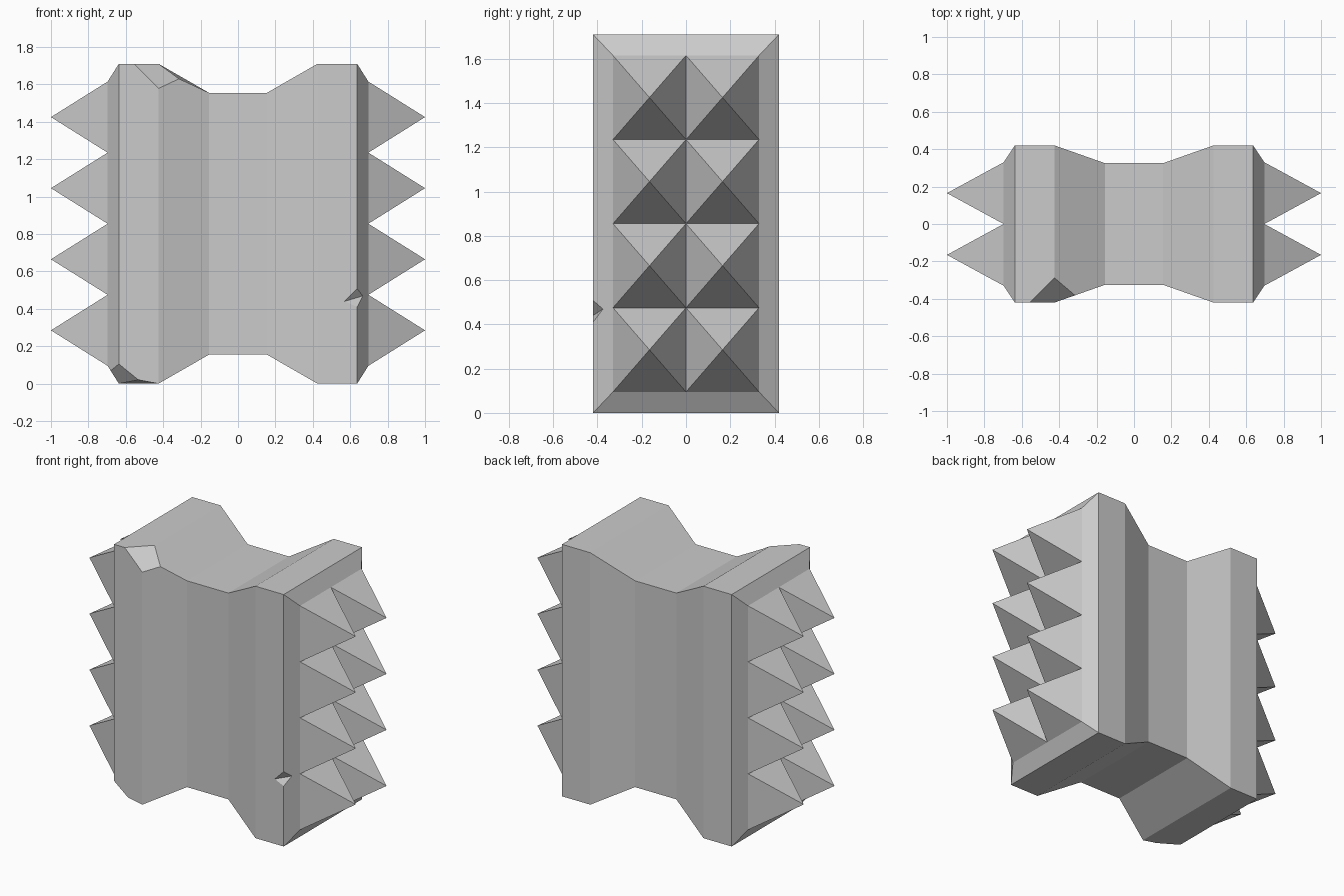
import bpy, bmesh
from mathutils import Vector

if "Cube" in bpy.data.objects:
    bpy.data.objects.remove(bpy.data.objects["Cube"])

# Body: rectangular sections lofted along x as (x, half depth, z margin)
H = 1.71
half = [(0.155, 0.325, 0.155), (0.425, 0.42, 0.0), (0.637, 0.42, 0.0), (0.697, 0.33, 0.095)]
sections = [(-x, d, m) for x, d, m in reversed(half)] + half

bm = bmesh.new()
rings = [[bm.verts.new((x, sy * d, m if low else H - m))
          for sy, low in ((-1, True), (1, True), (1, False), (-1, False))]
         for x, d, m in sections]
for a, b in zip(rings, rings[1:]):
    for i in range(4):
        j = (i + 1) % 4
        bm.faces.new((a[i], a[j], b[j], b[i]))
bm.faces.new(rings[0])
bm.faces.new(rings[-1])
bmesh.ops.recalc_face_normals(bm, faces=bm.faces[:])


def nearest(p):
    return min(bm.verts, key=lambda v: (v.co - Vector(p)).length)


def chip(corner, size, dent_at, dent_z):
    """Chip a corner off, and dent one of the new corners."""
    bmesh.ops.bevel(bm, geom=[nearest(corner)], offset=size, offset_type='OFFSET',
                    segments=1, profile=0.5, affect='VERTICES')
    nearest(dent_at).co.z = dent_z


# Chipped corners
chip((-0.425, -0.42, H), 0.132, (-0.318, -0.383, 1.65), 1.63)
chip((-0.637, -0.42, 0), 0.105, (-0.535, -0.42, 0), 0.02)


def end_faces():
    return [f for f in bm.faces if all(abs(v.co.x) > 0.69 for v in f.verts)]


# Spiked ends: split each end into 2 x 4 cells and raise each to a point
cuts = [((0, 0, 0), (0, 1, 0))]
cuts += [((0, 0, 0.095 + 0.38 * i), (0, 0, 1)) for i in (1, 2, 3)]
for co, no in cuts:
    faces = end_faces()
    geom = {e for f in faces for e in f.edges} | {v for f in faces for v in f.verts}
    bmesh.ops.bisect_plane(bm, geom=faces + list(geom), plane_co=co, plane_no=no)
bmesh.ops.poke(bm, faces=end_faces(), offset=0.303, center_mode='MEAN')


def make_object(name, mesh_bm):
    me = bpy.data.meshes.new(name)
    mesh_bm.to_mesh(me)
    mesh_bm.free()
    ob = bpy.data.objects.new(name, me)
    bpy.context.collection.objects.link(ob)
    return ob


body = make_object("spiked_block", bm)

# Small notch in the front right edge
cb = bmesh.new()
for p in ((0.57, -0.42, 0.44), (0.667, -0.375, 0.469), (0.637, -0.42, 0.508),
          (0.637, -0.42, 0.41), (0.69, -0.48, 0.457)):
    cb.verts.new(p)
bmesh.ops.convex_hull(cb, input=cb.verts[:])
bmesh.ops.recalc_face_normals(cb, faces=cb.faces[:])
cutter = make_object("notch_cutter", cb)
cutter.hide_render = True
cutter.display_type = 'WIRE'
mod = body.modifiers.new("notch", 'BOOLEAN')
mod.operation = 'DIFFERENCE'
mod.solver = 'EXACT'
mod.object = cutter
